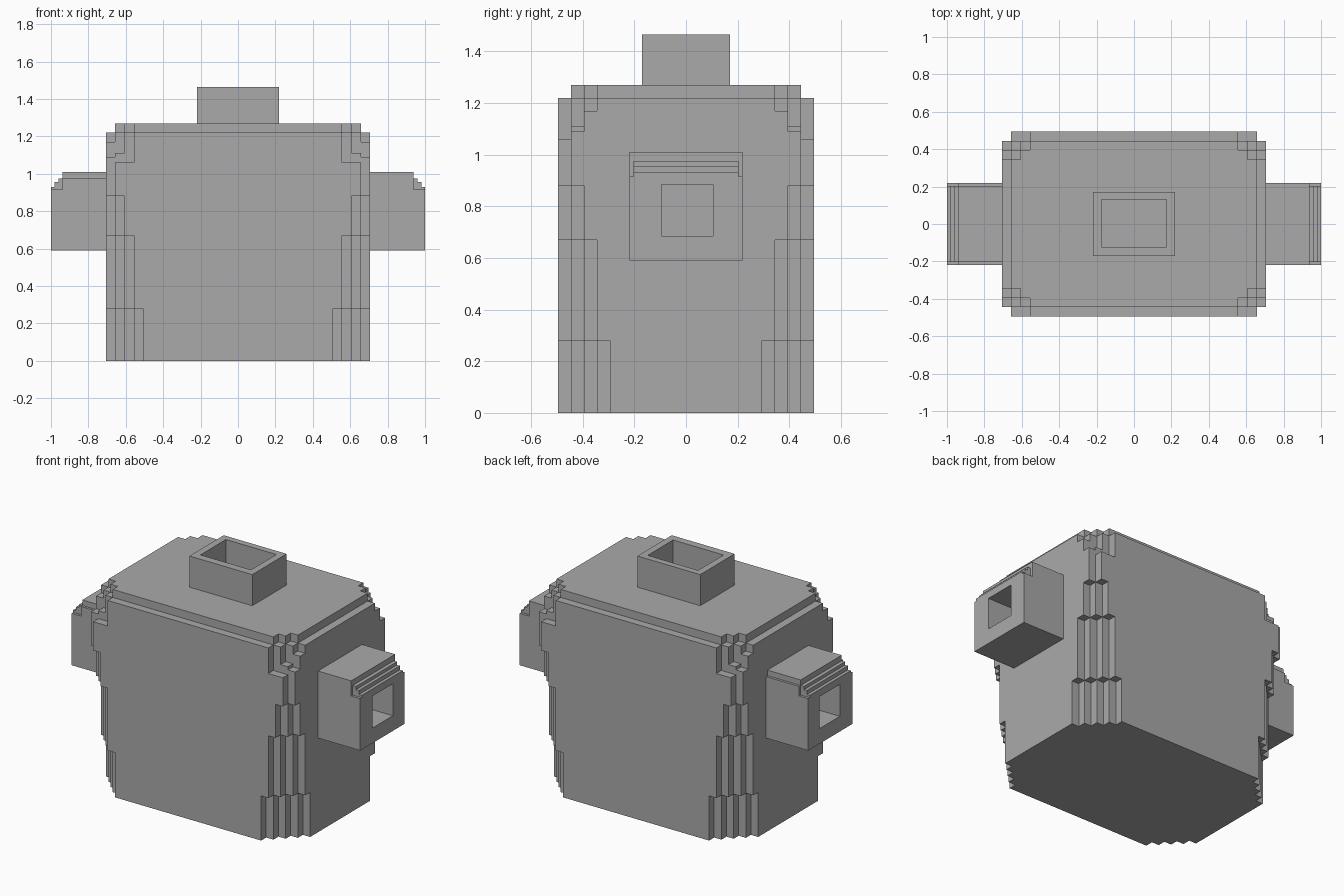
import bpy
import bmesh

cube = bpy.data.objects.get("Cube")
if cube:
    bpy.data.objects.remove(cube, do_unlink=True)

# One plain grey for the whole model
grey = bpy.data.materials.new("stone_grey")
grey.use_nodes = True
grey.diffuse_color = (0.4, 0.4, 0.4, 1)
grey.node_tree.nodes["Principled BSDF"].inputs["Base Color"].default_value = (0.4, 0.4, 0.4, 1)

STEP = 0.05


def add_prism(bm, outline, lo, hi, axis="z"):
    """Extrude a flat outline along z, or an x-z outline along y."""
    def place(p, h):
        return (p[0], p[1], h) if axis == "z" else (p[0], h, p[1])
    low = [bm.verts.new(place(p, lo)) for p in outline]
    high = [bm.verts.new(place(p, hi)) for p in outline]
    bm.faces.new(low)
    bm.faces.new(high)
    for i in range(len(outline)):
        j = (i + 1) % len(outline)
        bm.faces.new((low[i], low[j], high[j], high[i]))


def add_box(bm, x, y, z):
    add_prism(bm, [(x[0], y[0]), (x[1], y[0]), (x[1], y[1]), (x[0], y[1])], *z)


def finish(bm, name):
    bmesh.ops.recalc_face_normals(bm, faces=bm.faces)
    mesh = bpy.data.meshes.new(name)
    bm.to_mesh(mesh)
    bm.free()
    mesh.materials.append(grey)
    obj = bpy.data.objects.new(name, mesh)
    bpy.context.collection.objects.link(obj)
    return obj


def carve(obj, x, y, z):
    """Cut a box-shaped hole and discard the cutter."""
    bm = bmesh.new()
    add_box(bm, x, y, z)
    cutter = finish(bm, "hole_cutter")
    cutter.hide_render = True
    mod = obj.modifiers.new("hole", "BOOLEAN")
    mod.operation = "DIFFERENCE"
    mod.solver = "EXACT"
    mod.object = cutter
    bpy.context.view_layer.objects.active = obj
    bpy.ops.object.modifier_apply(modifier=mod.name)
    bpy.data.objects.remove(cutter, do_unlink=True)


def stepped_outline(hx, hy, insets):
    """Rectangle with the same stair of square notches in each corner."""
    corner = []
    for row, n in enumerate(insets):
        x = hx - n * STEP
        corner += [(x, hy - row * STEP), (x, hy - (row + 1) * STEP)]
    corner.append((hx, hy - len(insets) * STEP))
    back = corner[::-1]
    return (corner + [(x, -y) for x, y in back]
            + [(-x, -y) for x, y in corner] + [(-x, y) for x, y in back])


# Body: layers from the ground up, each with its own corner stair
bm = bmesh.new()
bottom = 0
for top, insets in [(0.28, (4, 3, 2, 1)), (0.67, (3, 2, 1)), (0.88, (2, 1)),
                    (1.06, (1,)), (1.09, (3,)), (1.11, (3, 1)),
                    (1.17, (3, 2)), (1.22, (3, 2, 1))]:
    add_prism(bm, stepped_outline(0.707, 0.495, insets), bottom, top)
    bottom = top
add_prism(bm, stepped_outline(0.657, 0.445, (2, 1)), bottom, 1.27)
finish(bm, "body")

# Open neck on top
bm = bmesh.new()
add_box(bm, (-0.218, 0.218), (-0.17, 0.17), (1.27, 1.465))
neck = finish(bm, "neck")
carve(neck, (-0.175, 0.175), (-0.122, 0.13), (1.272, 1.6))

# Hollow arms with stair-stepped outer top edge and thin side cheeks
for side, name, cheek_top in [(1, "left", 1.01), (-1, "right", 0.975)]:
    profile = [(0.70, 0.59), (1, 0.59), (1, 0.93), (0.98, 0.93), (0.98, 0.955),
               (0.96, 0.955), (0.96, 0.975), (0.937, 0.975), (0.937, 1.01), (0.70, 1.01)]
    bm = bmesh.new()
    add_prism(bm, [(side * x, z) for x, z in profile], -0.203, 0.203, "y")
    arm = finish(bm, name + "_arm")
    carve(arm, sorted((side * 0.71, side * 1.1)), (-0.095, 0.105), (0.685, 0.885))

    bm = bmesh.new()
    cheek = [(0.70, 0.59), (1, 0.59), (1, 0.915), (0.937, 0.915),
             (0.937, cheek_top), (0.70, cheek_top)]
    for lo, hi in [(-0.218, -0.203), (0.203, 0.218)]:
        add_prism(bm, [(side * x, z) for x, z in cheek], lo, hi, "y")
    finish(bm, name + "_arm_cheeks")
